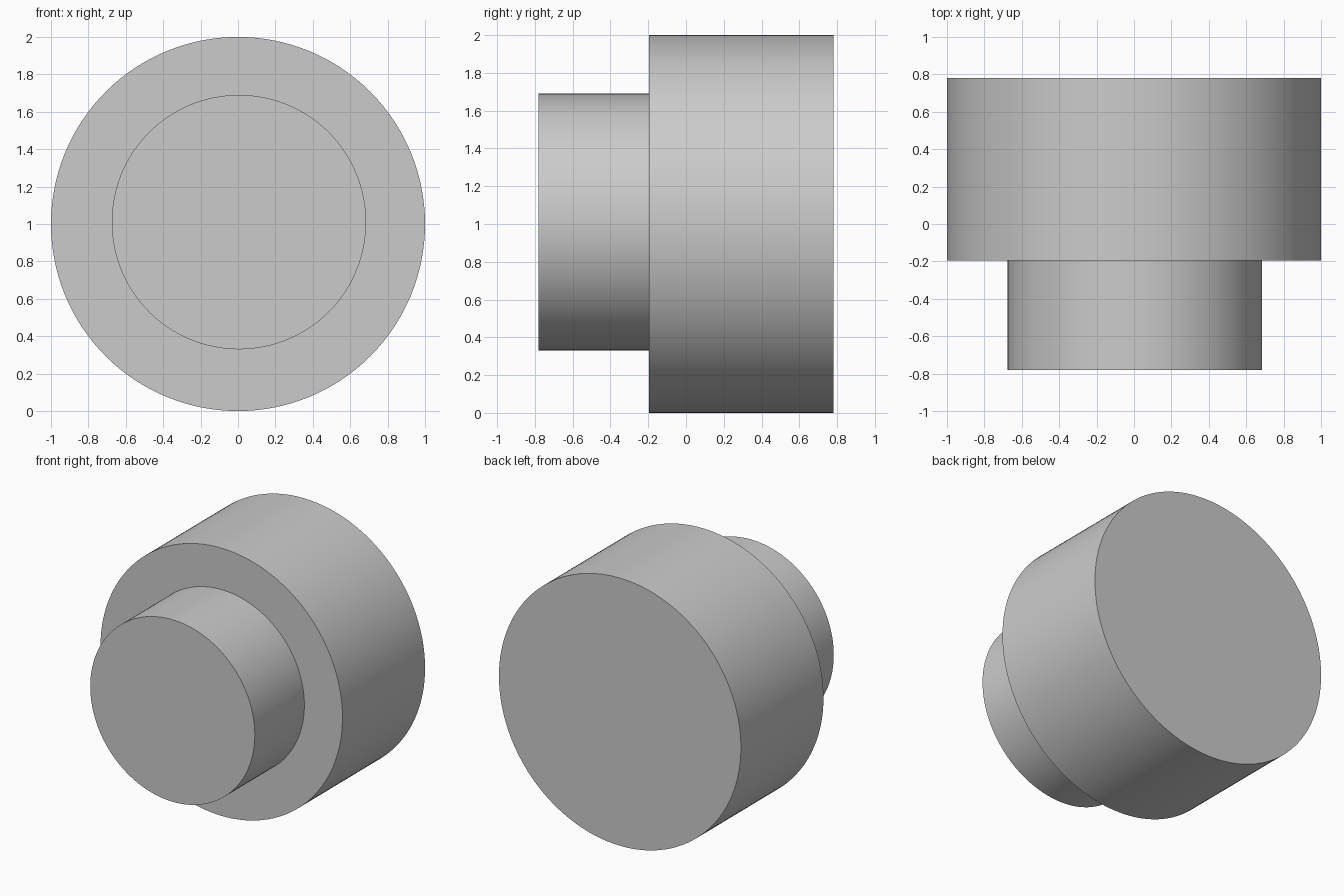
import bpy
import math

cube = bpy.data.objects.get("Cube")
if cube:
    bpy.data.objects.remove(cube, do_unlink=True)

# Single plain grey for every part
grey = bpy.data.materials.new("plain_grey")
grey.use_nodes = True
colour = (0.6, 0.6, 0.6, 1.0)
grey.diffuse_color = colour
grey.node_tree.nodes["Principled BSDF"].inputs["Base Color"].default_value = colour


def add_disc(name, radius, y_front, y_back, x, z):
    """Solid cylinder lying along the y axis."""
    bpy.ops.mesh.primitive_cylinder_add(
        vertices=128,
        radius=radius,
        depth=y_back - y_front,
        location=(x, (y_front + y_back) / 2, z),
        rotation=(math.radians(90), 0, 0),
    )
    part = bpy.context.object
    part.name = name
    part.data.name = name
    part.data.materials.append(grey)
    bpy.ops.object.shade_smooth_by_angle(angle=math.radians(30))
    return part


# Wide body at the back
add_disc("main_body", 1.0, -0.195, 0.78, 0, 1)

# Narrower boss on the front, very slightly off centre
add_disc("front_boss", 0.68, -0.78, -0.195, 0.005, 1.01)
